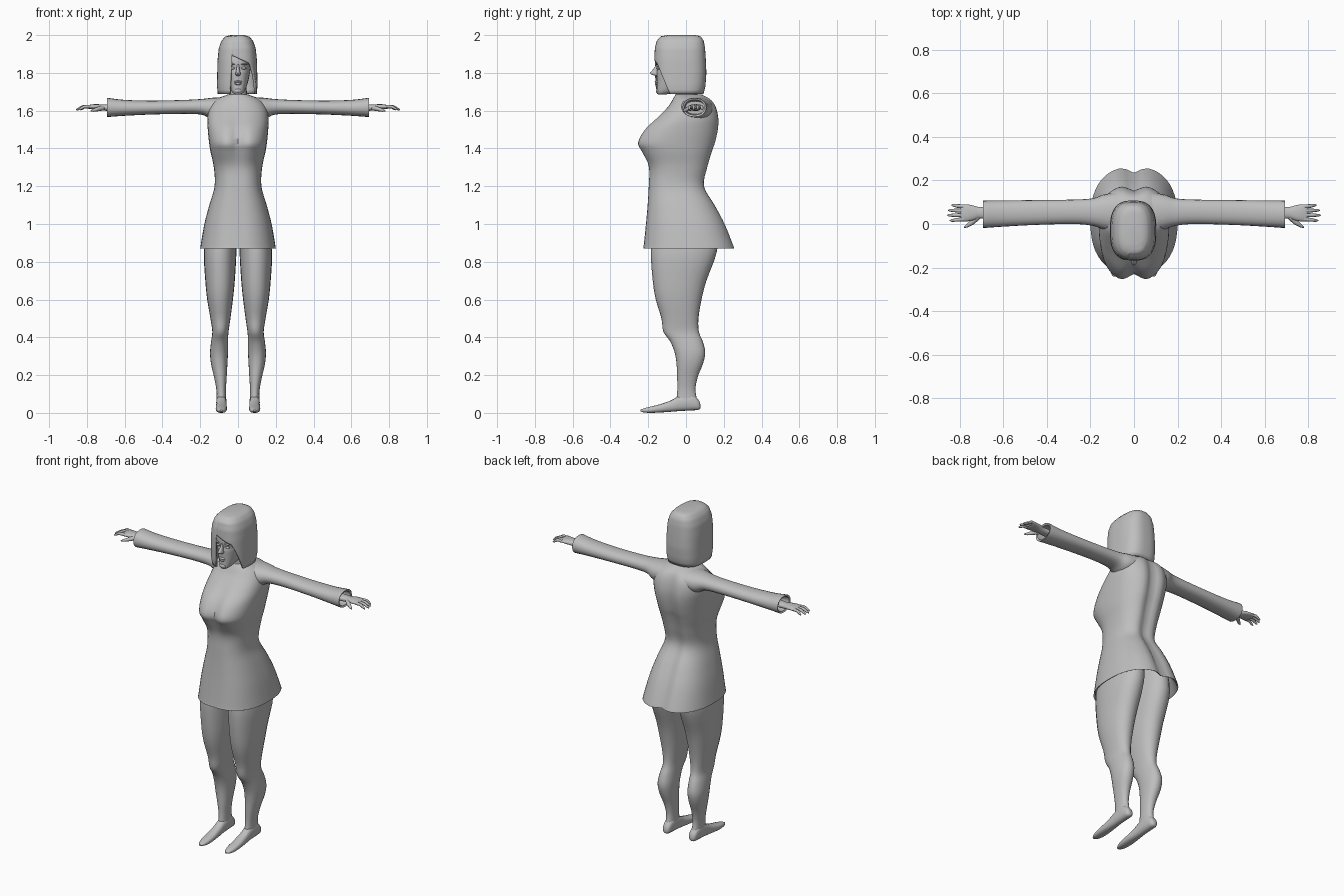
import bpy, bmesh, math
from mathutils import Vector

grey = bpy.data.materials.new("plain_grey")
grey.diffuse_color = (0.52, 0.52, 0.52, 1)


def spow(v, e):
    return math.copysign(abs(v) ** e, v)


def spline(keys, n):
    """Catmull-Rom interpolation of parameter tuples, n steps per span."""
    out = []
    for i in range(len(keys) - 1):
        p0, p1, p2 = keys[max(i - 1, 0)], keys[i], keys[i + 1]
        p3 = keys[min(i + 2, len(keys) - 1)]
        for k in range(n):
            t = k / n
            out.append(tuple(0.5 * (2 * b + (c - a) * t + (2 * a - 5 * b + 4 * c - d) * t * t
                                    + (3 * b - a - 3 * c + d) * t ** 3)
                             for a, b, c, d in zip(p0, p1, p2, p3)))
    out.append(tuple(keys[-1]))
    return out


def loft(name, rings, cap0=True, cap1=True, angle=50):
    bm = bmesh.new()
    vs = [[bm.verts.new(p) for p in r] for r in rings]
    n = len(vs[0])
    for a, b in zip(vs, vs[1:]):
        for i in range(n):
            j = (i + 1) % n
            bm.faces.new((a[i], a[j], b[j], b[i]))
    if cap0:
        bm.faces.new(vs[0][::-1])
    if cap1:
        bm.faces.new(vs[-1])
    bmesh.ops.recalc_face_normals(bm, faces=bm.faces)
    me = bpy.data.meshes.new(name)
    bm.to_mesh(me)
    bm.free()
    me.materials.append(grey)
    ob = bpy.data.objects.new(name, me)
    bpy.context.collection.objects.link(ob)
    bpy.ops.object.select_all(action='DESELECT')
    ob.select_set(True)
    bpy.context.view_layer.objects.active = ob
    bpy.ops.object.shade_smooth_by_angle(angle=math.radians(angle))
    return ob


def angles(n):
    return [2 * math.pi * i / n for i in range(n)]


def ring_z(z, x0, x1, y0, y1, n=24, e=0.9):
    """Horizontal rounded cross-section between the given limits."""
    return [((x0 + x1) / 2 + (x1 - x0) / 2 * spow(math.cos(a), e),
             (y0 + y1) / 2 + (y1 - y0) / 2 * spow(math.sin(a), e), z) for a in angles(n)]


def ring_x(x, y0, y1, z0, z1, s=1, n=20, e=0.9):
    """Cross-section facing along x."""
    return [(s * x, (y0 + y1) / 2 + (y1 - y0) / 2 * spow(math.cos(a), e),
             (z0 + z1) / 2 + (z1 - z0) / 2 * spow(math.sin(a), e)) for a in angles(n)]


def tube(name, pts, radii, s=1, n=8):
    """Tapered round limb along points."""
    pts = [Vector((s * p[0], p[1], p[2])) for p in pts]
    rings = []
    for i, p in enumerate(pts):
        d = (pts[min(i + 1, len(pts) - 1)] - pts[max(i - 1, 0)]).normalized()
        u = d.cross(Vector((0, 0, 1))).normalized()
        w = d.cross(u)
        rings.append([p + radii[i] * (u * math.cos(a) + w * math.sin(a)) for a in angles(n)])
    return loft(name, rings)


def blob(name, c, r, n=12):
    """Small ellipsoid."""
    rings = []
    for k in range(1, 8):
        f = math.pi * k / 8
        rings.append([(c[0] + r[0] * math.sin(f) * math.cos(a), c[1] + r[1] * math.sin(f) * math.sin(a),
                       c[2] + r[2] * math.cos(f)) for a in angles(n)])
    return loft(name, rings)


# Dress body: z, half width, front y, back y, front groove, back groove
def dress_ring(z, hx, yf, yb, gf, gb):
    pts = []
    for x, y, _ in ring_z(z, -hx, hx, yf, yb, 48, 0.82):
        k = math.exp(-(x / 0.035) ** 2)
        pts.append((x, y + (gf if y < (yf + yb) / 2 else -gb) * k, z))
    return pts


dress_keys = [
    (0.87, .200, -.230, .262, .004, .028), (0.885, .198, -.227, .258, .004, .028),
    (1.00, .178, -.215, .212, .004, .03), (1.10, .152, -.206, .160, .003, .028),
    (1.20, .124, -.200, .105, .003, .022), (1.30, .128, -.200, .122, .005, .022),
    (1.38, .145, -.240, .145, .022, .025), (1.43, .153, -.264, .162, .035, .026),
    (1.50, .160, -.225, .177, .026, .028), (1.56, .162, -.160, .178, .012, .026),
    (1.62, .150, -.098, .164, .003, .022), (1.66, .115, -.070, .135, 0, .012),
    (1.685, .055, -.055, .085, 0, 0)]
inner = [dress_ring(1.0, .165, -.2, .195, .004, .03), dress_ring(.876, .19, -.22, .252, .004, .028)]
loft("dress", inner + [dress_ring(*k) for k in spline(dress_keys, 4)], cap0=False)

# Sleeves, legs, feet and hands, mirrored
sleeve_keys = [(.08, -.04, .145, 1.56, 1.672), (.14, -.025, .135, 1.555, 1.668),
               (.19, -.008, .118, 1.578, 1.662), (.28, .0, .112, 1.583, 1.657),
               (.45, -.004, .110, 1.58, 1.653), (.60, -.012, .108, 1.573, 1.657),
               (.685, -.018, .108, 1.567, 1.667), (.692, -.017, .107, 1.568, 1.666)]
leg_keys = [(1.0, .01, .150, -.17, .16), (.86, .008, .180, -.186, .165), (.70, .017, .173, -.176, .108),
            (.60, .027, .163, -.160, .082), (.50, .040, .146, -.130, .066), (.43, .050, .136, -.120, .068),
            (.38, .053, .142, -.085, .088), (.32, .053, .148, -.060, .102), (.26, .056, .143, -.050, .090),
            (.19, .060, .127, -.047, .062), (.12, .064, .114, -.046, .050), (.06, .062, .113, -.052, .062)]
# y, half width, bottom, top
foot_keys = [(.076, .010, .025, .045), (.065, .022, .016, .070), (.03, .027, .013, .098),
             (-.03, .027, .010, .092), (-.08, .028, .006, .066), (-.14, .030, .002, .045),
             (-.19, .027, .0, .033), (-.225, .018, .003, .023), (-.242, .007, .008, .016)]
palm_keys = [(.65, .02, .08, 1.598, 1.634), (.71, .025, .078, 1.600, 1.632), (.735, .018, .084, 1.604, 1.634),
             (.765, .012, .090, 1.608, 1.634), (.79, .012, .090, 1.610, 1.630), (.797, .018, .084, 1.614, 1.626)]
for s, side in ((1, "left"), (-1, "right")):
    rings = [ring_x(*k, s=s) for k in spline(sleeve_keys, 4)]
    rings += [ring_x(.69, -.008, .098, 1.577, 1.657, s), ring_x(.62, -.003, .1, 1.582, 1.65, s)]
    loft(side + "_sleeve", rings)
    legs = []
    for z, a, b, f, k in spline(leg_keys, 3):
        legs.append([(s * x, y, zz) for x, y, zz in ring_z(z, a, b, f, k)])
    loft(side + "_leg", legs)
    feet = []
    for y, hx, z0, z1 in spline(foot_keys, 3):
        feet.append([(s * .088 + hx * spow(math.cos(a), .8), y,
                      (z0 + z1) / 2 + (z1 - z0) / 2 * spow(math.sin(a), .8)) for a in angles(16)])
    loft(side + "_foot", feet)
    loft(side + "_palm", [ring_x(*k, s=s) for k in spline(palm_keys, 3)])
    for i, (y0, y1, x1) in enumerate(((.080, .086, .838), (.061, .063, .853), (.041, .040, .857), (.022, .016, .846))):
        xm = (.785 + x1) / 2
        tube(f"{side}_finger_{i + 1}", [(.78, y0, 1.621), (xm, (y0 + y1) / 2, 1.621), (x1 - .008, y1, 1.608),
                                        (x1, y1, 1.604)], [.0095, .0085, .006, .0025], s)
    tube(side + "_thumb", [(.715, .035, 1.614), (.74, .010, 1.609), (.765, -.008, 1.602), (.78, -.016, 1.598)],
         [.013, .012, .008, .003], s)

# Neck
neck_keys = [(1.64, -.06, .06, -.06, .09), (1.69, -.047, .047, -.055, .06), (1.78, -.045, .045, -.06, .05)]
loft("neck", [ring_z(*k) for k in spline(neck_keys, 3)])

# Face
face_keys = [(1.686, -.014, .014, -.148, -.105), (1.695, -.028, .028, -.155, -.07), (1.72, -.043, .043, -.154, -.01),
             (1.76, -.055, .055, -.154, .03), (1.80, -.063, .063, -.156, .05), (1.82, -.066, .066, -.153, .05),
             (1.85, -.07, .07, -.158, .05), (1.90, -.07, .07, -.150, .05), (1.95, -.05, .05, -.12, .04)]
loft("face", [ring_z(*k, e=.85) for k in spline(face_keys, 3)])
nose_keys = [(1.784, -.007, .007, -.162, -.14), (1.790, -.014, .014, -.180, -.14),
             (1.800, -.013, .013, -.190, -.14), (1.82, -.008, .008, -.173, -.14), (1.845, -.006, .006, -.158, -.14)]
loft("nose", [ring_z(*k, n=12) for k in spline(nose_keys, 2)])
blob("upper_lip", (0, -.154, 1.753), (.021, .012, .006))
blob("lower_lip", (0, -.153, 1.743), (.018, .012, .007))
blob("chin", (0, -.148, 1.705), (.02, .012, .013))
for s, side in ((1, "left"), (-1, "right")):
    blob(side + "_eye", (s * .030, -.146, 1.825), (.014, .011, .007))
    blob(side + "_brow", (s * .031, -.148, 1.846), (.019, .012, .004))

# Hair: bobbed shell whose lower edge opens around the face
hair_keys = [(2.0, .035, -.095, .05), (1.994, .062, -.132, .078), (1.97, .084, -.155, .094), (1.93, .098, -.165, .101),
             (1.87, .104, -.168, .105), (1.80, .106, -.167, .108), (1.73, .107, -.163, .103), (1.685, .103, -.155, .092)]


def hair_at(z):
    for a, b in zip(hair_keys, hair_keys[1:]):
        if z >= b[0] - 1e-6:
            t = (a[0] - z) / (a[0] - b[0])
            return [u + (v - u) * t for u, v in zip(a[1:], b[1:])]
    return hair_keys[-1][1:]


def hair_edge(x, y):
    """Height of the lower hair edge at a point of the outline."""
    if x < -.034 or y > -.09:
        return 1.688
    swept = 1.895 - .45 * max(0, x + .034)
    return min(swept, 1.688 + (-y - .09) / .065 * .17 + (.05 if y < -.16 else 0))


N, ROWS = 80, 22
outline = ring_z(1.8, -.106, .106, -.167, .108, N, .72)
edges = [hair_edge(x, y) for x, y, _ in outline]
rows = []
for r in range(ROWS + 1):
    row = []
    for a, bottom in zip(angles(N), edges):
        z = 2.0 + (bottom - 2.0) * (r / ROWS) ** 1.5
        hx, yf, yb = hair_at(z)
        row.append((-.004 + hx * spow(math.cos(a), .72),
                    (yf + yb) / 2 + (yb - yf) / 2 * spow(math.sin(a), .72), z))
    rows.append(row)
hair = loft("hair", rows, cap1=False)
shell = hair.modifiers.new("thickness", 'SOLIDIFY')
shell.thickness = 0.012
shell.offset = -1
